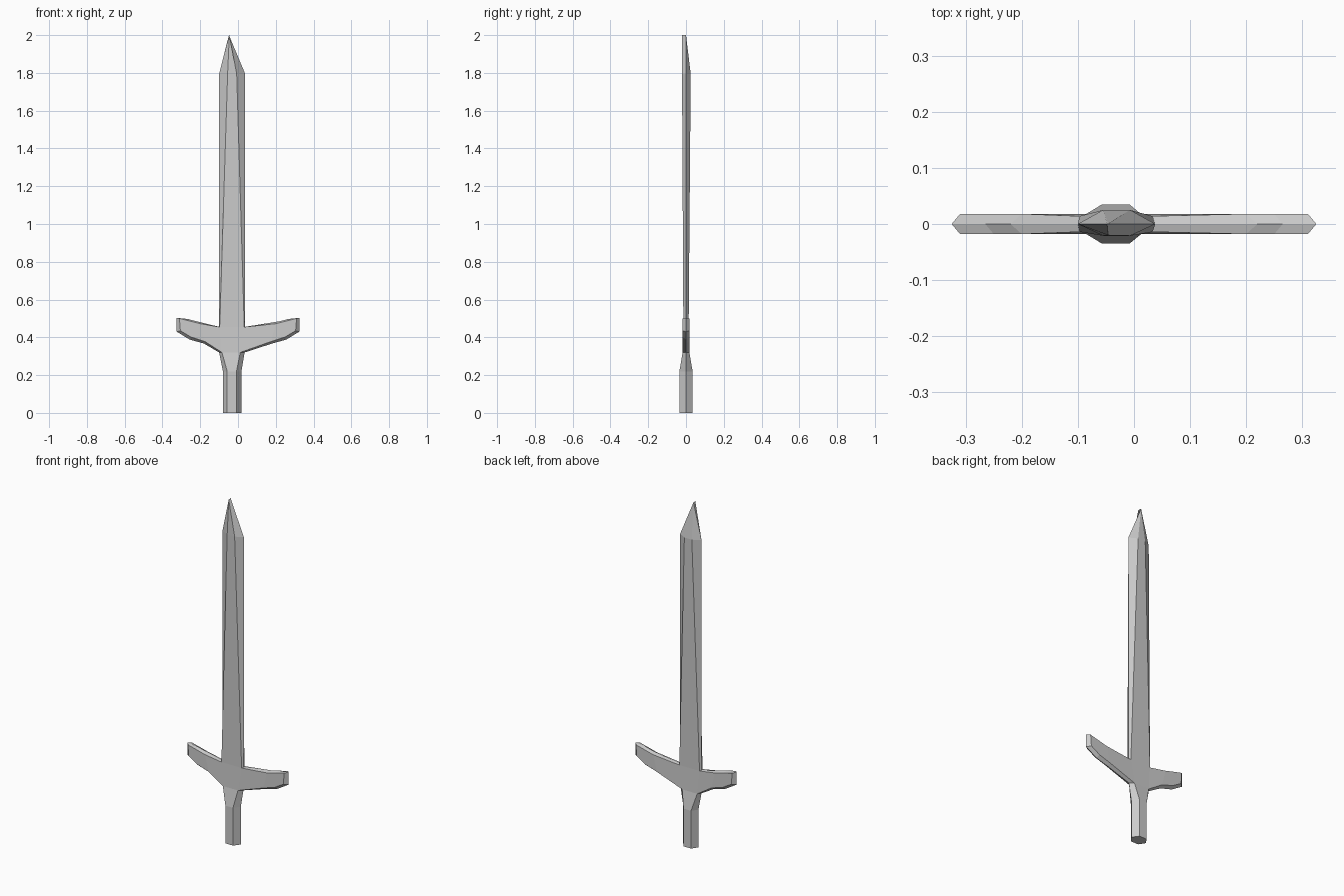
import bpy, bmesh

if "Cube" in bpy.data.objects:
    bpy.data.objects.remove(bpy.data.objects["Cube"])


def loft(name, rings, cap_start=False, cap_end=False, open_sides=()):
    """Skin a series of six-sided rings; points 0 and 3 are the edge ridges."""
    bm = bmesh.new()
    rows = [[bm.verts.new(p) for p in ring] for ring in rings]
    for s, (a, b) in enumerate(zip(rows, rows[1:])):
        for i in range(6):
            j = (i + 1) % 6
            # leave the core open where the guard arms join it
            if s in open_sides and i not in (1, 4):
                continue
            bm.faces.new((a[i], a[j], b[j], b[i]))
    for row, wanted in ((rows[0], cap_start), (rows[-1], cap_end)):
        if wanted:
            bm.faces.new((row[0], row[1], row[2], row[3]))
            bm.faces.new((row[0], row[3], row[4], row[5]))
    bmesh.ops.remove_doubles(bm, verts=bm.verts, dist=1e-5)
    bmesh.ops.recalc_face_normals(bm, faces=bm.faces)
    mesh = bpy.data.meshes.new(name)
    bm.to_mesh(mesh)
    bm.free()
    obj = bpy.data.objects.new(name, mesh)
    bpy.context.collection.objects.link(obj)
    return obj


def upright(z, left, flat_l, flat_r, right, front, back):
    return [(left, 0, z), (flat_l, -front, z), (flat_r, -front, z),
            (right, 0, z), (flat_r, back, z), (flat_l, back, z)]


def arm_ring(ridge_top, flat_top, flat_bot, ridge_bot, y_top, y_bot):
    (a, b, c, d) = ridge_top, flat_top, flat_bot, ridge_bot
    return [(a[0], 0, a[1]), (b[0], -y_top, b[1]), (c[0], -y_bot, c[1]),
            (d[0], 0, d[1]), (c[0], y_bot, c[1]), (b[0], y_top, b[1])]


# Grip, shoulder, guard centre and blade in one lofted core
loft("blade_and_grip", [
    upright(0.00, -0.08, -0.057, -0.008, 0.018, 0.035, 0.035),
    upright(0.22, -0.08, -0.057, -0.008, 0.018, 0.035, 0.035),
    upright(0.32, -0.10, -0.085, 0.012, 0.035, 0.018, 0.018),
    upright(0.455, -0.10, -0.097, 0.033, 0.037, 0.014, 0.014),
    upright(1.795, -0.10, -0.055, -0.007, 0.038, 0.021, 0.025),
    upright(2.00, -0.048, -0.046, -0.046, -0.048, 0.02, 0.0),
], cap_start=True, open_sides=(2,))

# Guard arms, the outer stations mirrored, the roots matching the core
roots = {
    1: [(0.037, 0.455), (0.033, 0.455), (0.012, 0.32), (0.035, 0.32)],
    -1: [(-0.10, 0.455), (-0.097, 0.455), (-0.085, 0.32), (-0.10, 0.32)],
}
stations = [
    [(0.22, 0.485), (0.20, 0.472), (0.175, 0.378), (0.18, 0.367)],
    [(0.265, 0.497), (0.25, 0.485), (0.25, 0.402), (0.255, 0.388)],
    [(0.325, 0.503), (0.31, 0.50), (0.305, 0.435), (0.325, 0.43)],
]
for side, name in ((1, "guard_right"), (-1, "guard_left")):
    rings = [arm_ring(*roots[side], 0.014, 0.018)]
    for st in stations:
        rings.append(arm_ring(*[(side * x, z) for x, z in st], 0.018, 0.018))
    loft(name, rings, cap_end=True)
